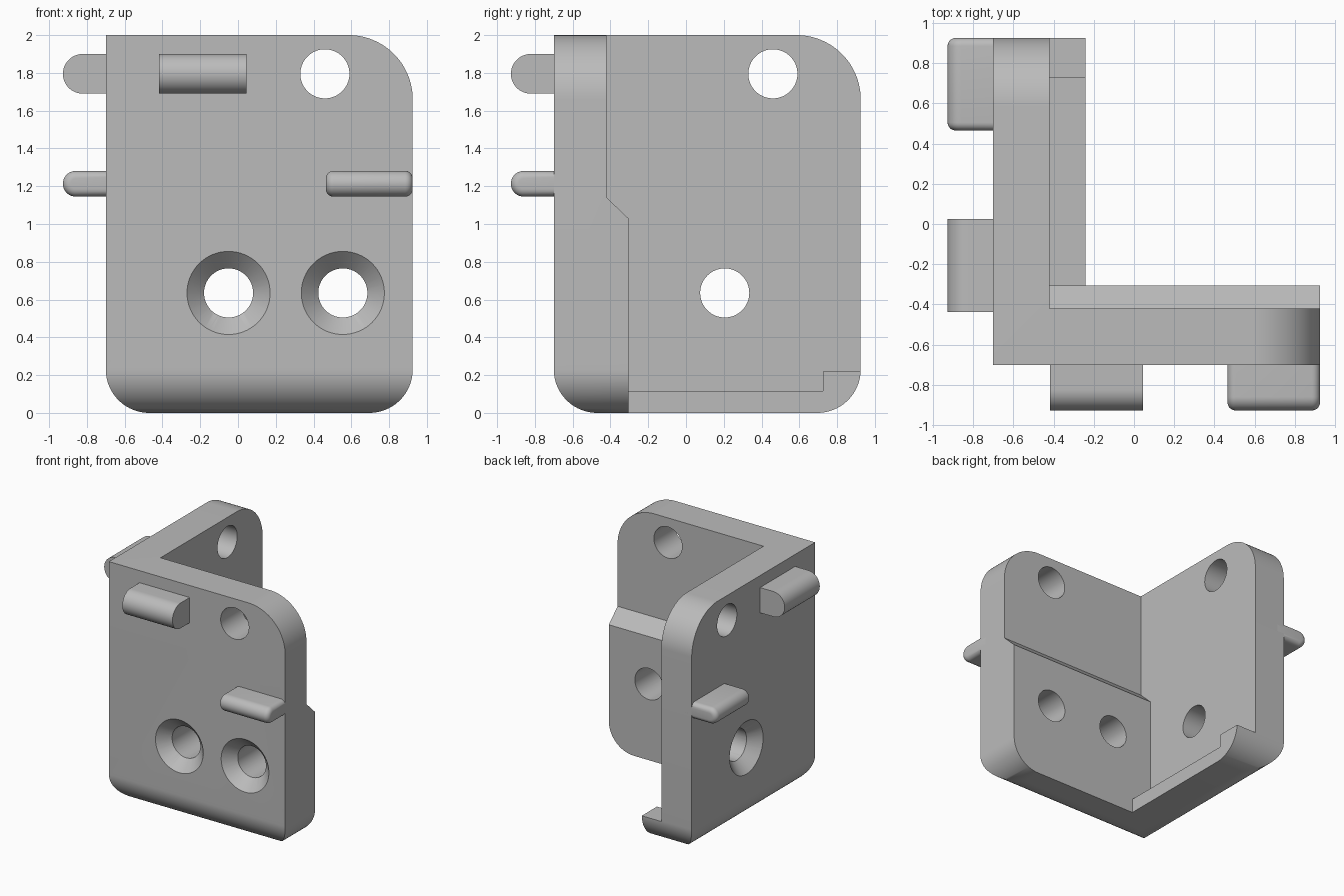
import bpy, bmesh
from math import sin, cos, pi
from mathutils import Matrix, Vector

cube = bpy.data.objects.get("Cube")
if cube:
    bpy.data.objects.remove(cube, do_unlink=True)

grey = bpy.data.materials.new("plain grey")
grey.use_nodes = True
colour = (0.5, 0.5, 0.5, 1)
grey.diffuse_color = colour
grey.node_tree.nodes["Principled BSDF"].inputs["Base Color"].default_value = colour

OUT, END, TOP = -0.7, 0.925, 2.0      # outer faces, free ends, height


def finish(name, bm):
    bmesh.ops.recalc_face_normals(bm, faces=bm.faces)
    mesh = bpy.data.meshes.new(name)
    bm.to_mesh(mesh)
    bm.free()
    obj = bpy.data.objects.new(name, mesh)
    obj.data.materials.append(grey)
    bpy.context.collection.objects.link(obj)
    return obj


def prism(name, profile, axis, a, b, cap_bevel=0):
    """Extrude a (side, z) profile along x or y from a to b."""
    bm = bmesh.new()
    place = (lambda u, z: (a, u, z)) if axis == "x" else (lambda u, z: (u, a, z))
    face = bm.faces.new([bm.verts.new(place(u, z)) for u, z in profile])
    step = Vector((b - a, 0, 0) if axis == "x" else (0, b - a, 0))
    rim = list(face.edges)
    new = bmesh.ops.extrude_face_region(bm, geom=[face], use_keep_orig=True)["geom"]
    bmesh.ops.translate(bm, vec=step, verts=[g for g in new if isinstance(g, bmesh.types.BMVert)])
    if cap_bevel:
        rim += [g for g in new if isinstance(g, bmesh.types.BMEdge)]
        bmesh.ops.recalc_face_normals(bm, faces=bm.faces)
        bmesh.ops.bevel(bm, geom=rim, offset=cap_bevel, segments=6,
                        profile=0.5, affect="EDGES", clamp_overlap=True)
    return finish(name, bm)


def arc(cu, cz, r, start, end, n=24):
    return [(cu + r * cos(start + (end - start) * i / n),
             cz + r * sin(start + (end - start) * i / n)) for i in range(n + 1)]


def combine(target, other, operation):
    mod = target.modifiers.new(operation.lower(), "BOOLEAN")
    mod.operation, mod.solver, mod.object = operation, "EXACT", other
    bpy.context.view_layer.objects.active = target
    bpy.ops.object.modifier_apply(modifier=mod.name)
    bpy.data.objects.remove(other, do_unlink=True)


def drill(axis, u, z, r1, r2, a, b):
    """Round or tapered cutter running along x or y."""
    bm = bmesh.new()
    turn = Matrix.Rotation(pi / 2, 4, "Y") if axis == "x" else Matrix.Rotation(-pi / 2, 4, "X")
    mid = (a + b) / 2
    centre = (mid, u, z) if axis == "x" else (u, mid, z)
    bmesh.ops.create_cone(bm, cap_ends=True, segments=64, radius1=r1, radius2=r2,
                          depth=b - a, matrix=Matrix.Translation(centre) @ turn)
    combine(bracket, finish("hole_cutter", bm), "DIFFERENCE")


# Oversized raw stock: stepped front plate, side plate and bottom lip
bracket = prism("corner_bracket", [(-0.8, -0.1), (-0.305, -0.1), (-0.305, 1.03),
                                   (-0.42, 1.14), (-0.42, 2.1), (-0.8, 2.1)], "x", -0.8, 1.0)
side = prism("side_plate", [(-0.75, -0.08), (1.0, -0.08), (1.0, 2.08), (-0.75, 2.08)],
             "x", -0.78, -0.42)
lip = prism("bottom_lip", [(-0.36, -0.06), (1.02, -0.06), (1.02, 0.22), (0.725, 0.22),
                           (0.725, 0.115), (-0.36, 0.115)], "x", -0.5, -0.24)
combine(bracket, side, "UNION")
combine(bracket, lip, "UNION")

# Trim both ways with the same rounded outline
R_LOW, R_TOP = 0.23, 0.34
outline = (arc(OUT + R_LOW, R_LOW, R_LOW, pi, 1.5 * pi)
           + arc(END - R_LOW, R_LOW, R_LOW, 1.5 * pi, 2 * pi)
           + arc(END - R_TOP, TOP - R_TOP, R_TOP, 0, pi / 2) + [(OUT, TOP)])
for axis in "xy":
    combine(bracket, prism("trim", outline, axis, -1.2, 1.2), "INTERSECT")

# Screw holes, the lower ones countersunk from outside
HOLE, SINK = 0.13, 0.22
for axis, u, z, sunk in [("y", 0.46, 1.795, False), ("x", 0.46, 1.795, False),
                         ("y", -0.05, 0.635, True), ("y", 0.555, 0.635, True),
                         ("x", 0.205, 0.635, True)]:
    drill(axis, u, z, HOLE, HOLE, -1.0, -0.1)
    if sunk:
        drill(axis, u, z, SINK + 0.1, HOLE, OUT - 0.1, OUT + SINK - HOLE)


# Round-nosed pegs on both outer faces
def peg(name, axis, a, b, z, r, cap_bevel=0):
    tip = -0.927
    nose = arc(tip + r, z, r, pi / 2, 1.5 * pi)
    return prism(name, nose + [(OUT + 0.1, z - r), (OUT + 0.1, z + r)], axis, a, b, cap_bevel)


parts = [bracket,
         peg("front_upper_peg", "x", -0.417, 0.045, 1.795, 0.105),
         peg("side_upper_peg", "y", -0.437, 0.025, 1.795, 0.105),
         peg("front_lower_peg", "x", 0.465, END, 1.213, 0.068, 0.04),
         peg("side_lower_peg", "y", 0.465, END, 1.213, 0.068, 0.04)]

bpy.ops.object.select_all(action="DESELECT")
for part in parts:
    part.data.materials.clear()
    part.data.materials.append(grey)
    part.data.polygons.foreach_set("material_index", [0] * len(part.data.polygons))
    part.select_set(True)
bpy.context.view_layer.objects.active = bracket
bpy.ops.object.shade_smooth_by_angle(angle=pi / 6)
